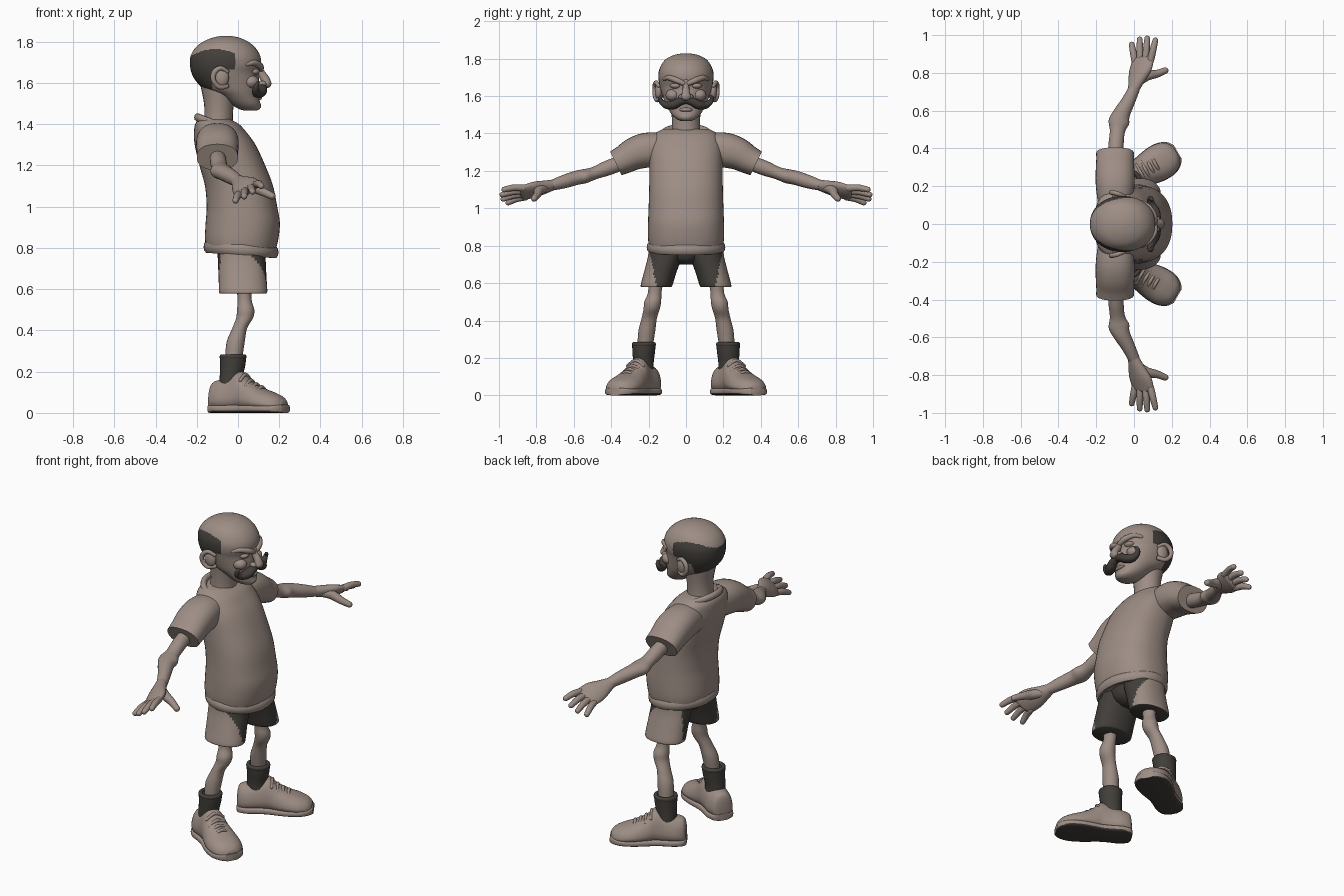
import bpy, bmesh
from math import sin, cos, pi, radians
from mathutils import Vector as V

cube = bpy.data.objects.get("Cube")
if cube:
    bpy.data.objects.remove(cube, do_unlink=True)


def material(name, rgb):
    m = bpy.data.materials.new(name)
    m.use_nodes = True
    m.diffuse_color = (*rgb, 1)
    m.node_tree.nodes["Principled BSDF"].inputs["Base Color"].default_value = (*rgb, 1)
    return m


LIGHT = material("warm taupe", (0.34, 0.27, 0.235))
DARK = material("dark charcoal", (0.055, 0.049, 0.043))
X, Y, Z = V((1, 0, 0)), V((0, 1, 0)), V((0, 0, 1))
made = []


def finish(name, bm, mats, rule=None, mirror=False):
    bmesh.ops.recalc_face_normals(bm, faces=bm.faces)
    bm.normal_update()
    if rule:
        for f in bm.faces:
            f.material_index = int(rule(f.calc_center_median(), f.normal))
    me = bpy.data.meshes.new(name)
    bm.to_mesh(me)
    bm.free()
    ob = bpy.data.objects.new(name, me)
    bpy.context.collection.objects.link(ob)
    for m in mats:
        me.materials.append(m)
    if mirror:
        mod = ob.modifiers.new("mirror", 'MIRROR')
        mod.use_axis = (False, True, False)
        mod.use_mirror_merge = False
    made.append(ob)
    return ob


def spline(keys, sub):
    """Smooth interpolation through the key rows."""
    out = []
    for i in range(len(keys) - 1):
        a, b = keys[max(i - 1, 0)], keys[i]
        c, d = keys[i + 1], keys[min(i + 2, len(keys) - 1)]
        for j in range(sub):
            t = j / sub
            out.append([q + t / 2 * (r - p + t * (2 * p - 5 * q + 4 * r - s + t * (3 * (q - r) + s - p)))
                        for p, q, r, s in zip(a, b, c, d)])
    return out + [list(keys[-1])]


def loft(name, keys, mats=(LIGHT,), axes=None, up=Z, sub=5, n=24, power=2, taper=0,
         caps="", rule=None, mirror=False):
    """Skin over rows of x, y, z, half width, half depth; caps 's'/'e' round the ends."""
    rows = spline(keys, sub)
    pts = [V(r[:3]) for r in rows]
    rings = []
    for i, r in enumerate(rows):
        t = (pts[min(i + 1, len(pts) - 1)] - pts[max(i - 1, 0)]).normalized()
        if axes:
            u, v = axes
        else:
            u = t.cross(up).normalized()
            v = u.cross(t)
        rings.append((pts[i], r[3], r[4], u, v, t))
    for flag, pos in (("s", 0), ("e", -1)):
        if flag in caps:
            p, a, b, u, v, t = rings[pos]
            for k in range(1, 5):
                w = k * pi / 8.6
                c = (p + t * min(a, b) * sin(w) * (1 if pos else -1), a * cos(w), b * cos(w), u, v, t)
                rings.insert(len(rings) if pos else 0, c)
    bm = bmesh.new()
    loops = []
    for p, a, b, u, v, t in rings:
        loop = []
        for k in range(n):
            c, s = cos(2 * pi * k / n), sin(2 * pi * k / n)
            c = abs(c) ** (2 / power) * (1 if c > 0 else -1)
            s = abs(s) ** (2 / power) * (1 if s > 0 else -1)
            loop.append(bm.verts.new(p + u * a * c * (1 - taper * s) + v * b * s))
        loops.append(loop)
    for l, m in zip(loops, loops[1:]):
        for k in range(n):
            bm.faces.new((l[k], l[(k + 1) % n], m[(k + 1) % n], m[k]))
    bm.faces.new(loops[0])
    bm.faces.new(loops[-1])
    return finish(name, bm, mats, rule, mirror)


def stack(name, rows, **kw):
    """Loft upward from rows of z, back x, front x, half width."""
    return loft(name, [((b + f) / 2, 0, z, (f - b) / 2, w) for z, b, f, w in rows], axes=(X, Y), **kw)


def ring(name, centre, a, b, r, h, tilt=0, mats=(LIGHT,), mirror=False):
    """Rolled band around an ellipse, sloping forward by tilt."""
    bm = bmesh.new()
    n, m = 48, 10
    g = []
    for i in range(n):
        c, s = cos(2 * pi * i / n), sin(2 * pi * i / n)
        g.append([bm.verts.new(V(centre) + V(((a + r * cos(w)) * c, (b + r * cos(w)) * s,
                  h * sin(w) - tilt * a * c))) for w in (2 * pi * k / m for k in range(m))])
    for i in range(n):
        for k in range(m):
            p, q = g[i], g[(i + 1) % n]
            bm.faces.new((p[k], q[k], q[(k + 1) % m], p[(k + 1) % m]))
    finish(name, bm, mats, mirror=mirror)


def ball(name, centre, size, mirror=False):
    bm = bmesh.new()
    bmesh.ops.create_uvsphere(bm, u_segments=20, v_segments=12, radius=1)
    for v in bm.verts:
        v.co = V(centre) + V([a * b for a, b in zip(v.co, size)])
    finish(name, bm, (LIGHT,), mirror=mirror)


def round_tube(name, keys, **kw):
    return loft(name, [(*k, k[3]) for k in keys], caps="se", n=14, **kw)


# Shirt: body, rolled hem, collar and sleeves
stack("shirt_body", [(.78, -.15, .18, .195), (.84, -.16, .195, .203), (.92, -.157, .203, .203),
                     (1.0, -.152, .19, .2), (1.1, -.16, .17, .197), (1.2, -.187, .132, .195),
                     (1.3, -.21, .085, .195), (1.36, -.213, .042, .185), (1.4, -.208, .005, .165),
                     (1.425, -.19, -.04, .12)], power=2.3, n=48)
ring("shirt_hem", (.015, 0, .792), .164, .192, .018, .03, .08)
ring("collar", (-.088, 0, 1.392), .108, .125, .017, .02, .38)
loft("sleeves", [(-.1, .1, 1.315, .09, .085), (-.1, .2, 1.312, .102, .093), (-.1, .27, 1.294, .103, .088),
                 (-.1, .33, 1.262, .1, .077), (-.1, .375, 1.24, .1, .07)],
     n=32, power=2.3, mirror=True)

# Arms and hands
loft("arms", [(-.1, .34, 1.245, .038, .04), (-.095, .42, 1.215, .04, .04), (-.088, .49, 1.188, .04, .034),
              (-.08, .54, 1.172, .055, .038), (-.065, .585, 1.163, .045, .038),
              (-.03, .65, 1.143, .036, .036), (.003, .72, 1.122, .03, .028)], mirror=True)
across = V((.86, .1, .5)).normalized()
reach = V((.045, .17, -.04)).normalized()
flat = across.cross(reach).normalized()
loft("palms", [(-.005, .70, 1.128, .028, .027), (.012, .75, 1.115, .045, .03), (.033, .81, 1.1, .066, .03),
               (.048, .87, 1.083, .066, .022)], axes=(across, flat), caps="se", mirror=True)
tips = [(-.012, .95, 1.03), (.03, .977, 1.05), (.07, .982, 1.073), (.113, .972, 1.1)]
for i, tip in enumerate(tips):
    base = V((.047, .865, 1.084)) + across * (-.048 + .032 * i)
    mid = base.lerp(V(tip), .5) + Z * .006
    round_tube("finger_%d" % (i + 1), [(*base, .019), (*mid, .018), (*tip, .015)], mirror=True)
round_tube("thumbs", [(.025, .755, 1.108, .024), (.07, .785, 1.095, .026), (.12, .795, 1.073, .021),
                      (.165, .812, 1.052, .017)], mirror=True)


# Shorts: outer sides light, inner sides and openings dark
def inner(c, n):
    return c.y < .16 + .04 * (c.z - .6) / .2 * (c.x > .02) or n.z < -.7


loft("shorts_legs", [(.015, .1, .8, .113, .098), (.018, .112, .74, .116, .092),
                     (.022, .137, .66, .116, .087), (.025, .157, .59, .117, .085),
                     (.025, .158, .578, .11, .078)],
     (LIGHT, DARK), axes=(X, Y), n=48, power=2.2, rule=inner, mirror=True)
stack("shorts_seat", [(.7, -.04, .07, .05), (.73, -.08, .11, .09), (.8, -.1, .13, .16)], mats=(DARK,))

# Legs and socks
loft("legs", [(.03, .16, .63, .04, .042), (.032, .167, .55, .034, .036), (.037, .178, .5, .042, .045),
              (.032, .184, .46, .041, .043), (.008, .197, .41, .036, .041), (-.012, .21, .34, .044, .045),
              (-.022, .22, .25, .04, .04)], axes=(X, Y), mirror=True)
loft("socks", [(-.035, .228, .1, .058, .055), (-.033, .228, .17, .056, .055), (-.026, .226, .23, .061, .06),
               (-.024, .225, .275, .065, .064)], (DARK,), axes=(X, Y), mirror=True)
ring("sock_cuffs", (-.024, .225, .272), .054, .053, .012, .013, mats=(DARK,), mirror=True)

# Shoes, pointing outward
toe = V((cos(radians(30)), sin(radians(30)), 0))
side = V((-toe.y, toe.x, 0))
heel = V((-.05, .22, 0))
outline = [(-.088, .03, .11), (-.075, .055, .148), (-.03, .07, .163), (.03, .068, .182), (.08, .07, .2),
           (.125, .08, .158), (.19, .091, .122), (.25, .088, .1), (.295, .066, .08), (.318, .035, .058)]


def at_foot(s, w, z):
    return tuple(heel + toe * s + side * w + Z * z)


loft("shoes", [(*at_foot(s, 0, (h + .015) / 2), w, (h - .015) / 2) for s, w, h in outline],
     axes=(side, Z), power=2.5, taper=.22, n=32, mirror=True)
loft("soles", [(*at_foot(s * 1.02, 0, .02), w + .006, .02) for s, w, h in outline], (LIGHT, DARK),
     axes=(side, Z), power=4, n=32, rule=lambda c, n: n.z < -.5, mirror=True)
for i in range(4):
    s, h = .1 + .03 * i, (.186, .158, .14, .126)[i]
    round_tube("lace_%d" % (i + 1), [(*at_foot(s, -.05, h - .028), .008), (*at_foot(s, 0, h), .009),
                                     (*at_foot(s, .05, h - .028), .008)], mirror=True)


# Head, with a painted horseshoe of hair
def hair(c, n):
    above_ear = c.z > 1.665 or c.x < -.125 or (c.x < -.085 and c.z > 1.64)
    return 1.553 < c.z < 1.765 - 2.5 * (c.x + .11) ** 2 and c.x < -.012 and above_ear


stack("neck", [(1.34, -.18, -.02, .085), (1.42, -.165, -.025, .075), (1.5, -.165, -.02, .077),
               (1.6, -.185, 0, .09)])
stack("head", [(1.467, .025, .09, .03), (1.478, -.005, .106, .052), (1.5, -.04, .108, .075),
               (1.54, -.1, .1, .1), (1.57, -.165, .105, .115), (1.61, -.205, .103, .128),
               (1.65, -.226, .1, .139), (1.69, -.233, .112, .147), (1.73, -.23, .108, .146),
               (1.77, -.207, .085, .13), (1.8, -.17, .05, .104), (1.82, -.12, .005, .062),
               (1.828, -.08, -.035, .022)],
      mats=(LIGHT, DARK), sub=8, n=96, power=2.1, rule=hair)

# Face
loft("nose", [(.1, 0, 1.68, .018, .015), (.112, 0, 1.65, .017, .018), (.13, 0, 1.62, .021, .022),
              (.14, 0, 1.597, .027, .022)], up=X, caps="se")
ball("nostrils", (.118, .024, 1.595), (.02, .016, .015), True)
round_tube("brows", [(.112, .014, 1.668, .013), (.106, .05, 1.684, .016), (.077, .092, 1.698, .014),
                     (.045, .116, 1.69, .009)], mirror=True)
ball("eyes", (.078, .055, 1.655), (.026, .03, .016), True)
ball("cheeks", (.062, .072, 1.605), (.04, .037, .032), True)
ball("lower_lip", (.1, 0, 1.527), (.016, .036, .011))
ball("chin", (.085, 0, 1.49), (.027, .04, .024))
ball("ears", (-.08, .146, 1.625), (.036, .02, .046), True)
round_tube("ear_rims", [(-.055, .14, 1.585, .012), (-.09, .157, 1.58, .012), (-.118, .167, 1.61, .012),
                        (-.116, .167, 1.65, .013), (-.085, .16, 1.672, .012), (-.052, .147, 1.655, .01)],
           up=Y, mirror=True)
loft("moustache", [(.117, -.005, 1.578, .016, .018), (.117, .03, 1.572, .022, .025),
                   (.107, .065, 1.554, .024, .03), (.092, .1, 1.55, .02, .023),
                   (.085, .128, 1.566, .015, .016), (.09, .138, 1.588, .011, .011),
                   (.096, .128, 1.6, .008, .008)], (DARK,), up=X, caps="se", mirror=True)

bpy.ops.object.select_all(action='DESELECT')
for ob in made:
    ob.select_set(True)
bpy.context.view_layer.objects.active = made[0]
bpy.ops.object.shade_smooth_by_angle(angle=radians(45))
